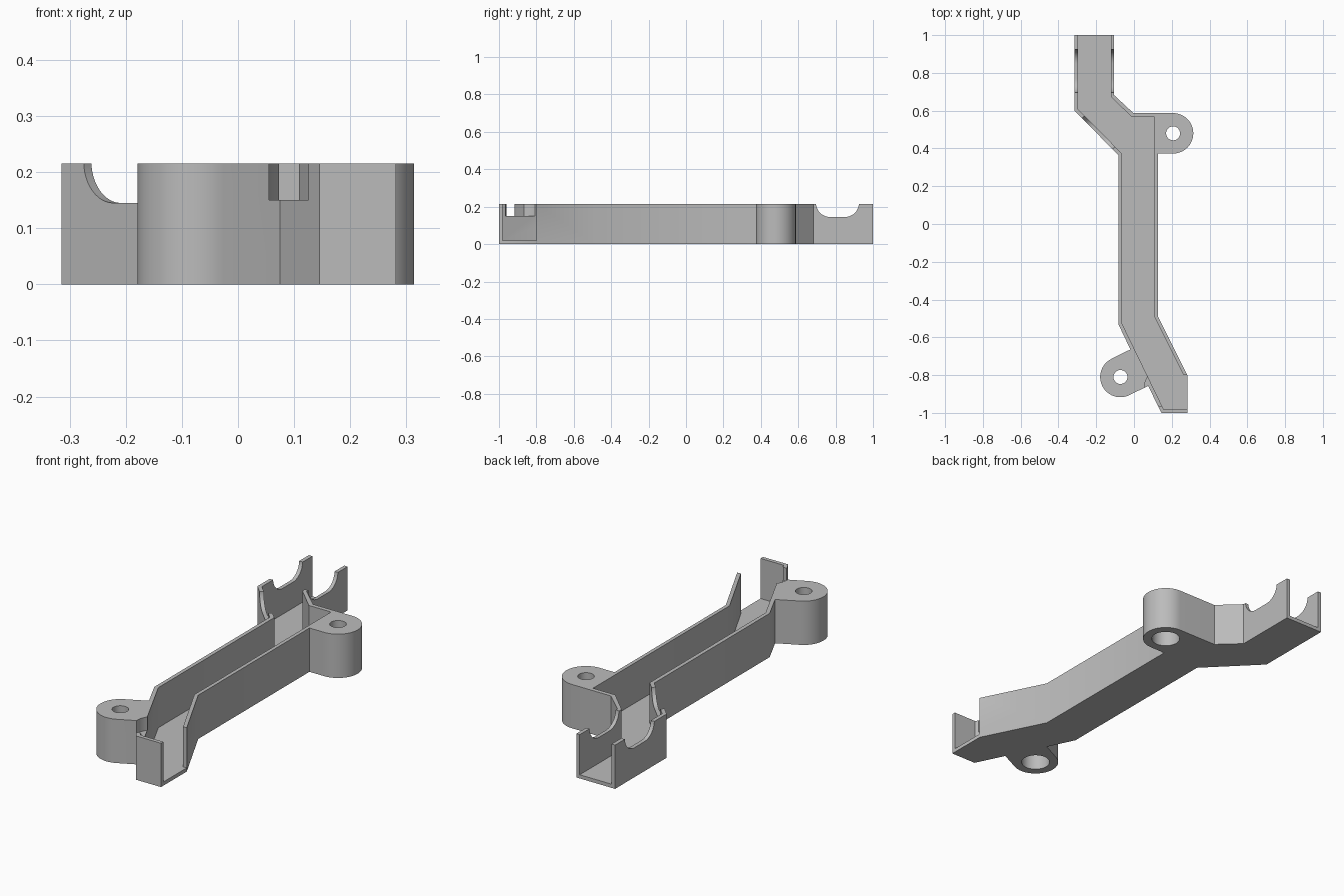
import bpy, bmesh, math
from mathutils import Vector, Matrix

if "Cube" in bpy.data.objects:
    bpy.data.objects.remove(bpy.data.objects["Cube"])

HEIGHT, FLOOR = 0.215, 0.018
FRONT_BOSS, BACK_BOSS, BOSS_R = (-0.072, -0.81), (0.207, 0.48), 0.107


def arc(centre, radius, start, end, steps=32):
    angles = [math.radians(start + (end - start) * i / steps) for i in range(steps + 1)]
    return [(centre[0] + radius * math.cos(a), centre[1] + radius * math.sin(a)) for a in angles]


def prism(name, outline, low, high, matrix=Matrix()):
    """Extrude a closed 2D outline from low to high, then place it."""
    bm = bmesh.new()
    base = bm.faces.new([bm.verts.new((x, y, low)) for x, y in outline])
    top = bmesh.ops.extrude_face_region(bm, geom=[base])["geom"]
    verts = [v for v in top if isinstance(v, bmesh.types.BMVert)]
    bmesh.ops.translate(bm, verts=verts, vec=(0, 0, high - low))
    bmesh.ops.recalc_face_normals(bm, faces=bm.faces)
    bm.transform(matrix)
    mesh = bpy.data.meshes.new(name)
    bm.to_mesh(mesh)
    bm.free()
    obj = bpy.data.objects.new(name, mesh)
    bpy.context.collection.objects.link(obj)
    return obj


def cut(target, cutter):
    cutter.hide_render = True
    mod = target.modifiers.new("cut", "BOOLEAN")
    mod.operation, mod.solver, mod.object = "DIFFERENCE", "EXACT", cutter
    bpy.context.view_layer.objects.active = target
    bpy.ops.object.modifier_apply(modifier=mod.name)
    bpy.data.objects.remove(cutter)


# Channel outline with both mounting bosses
outline = [(-0.315, 1), (-0.315, 0.6), (-0.083, 0.365), (-0.083, -0.53), (-0.019, -0.664)]
outline += arc(FRONT_BOSS, BOSS_R, 116, 296)
outline += [(0.075, -0.857), (0.145, -1), (0.282, -1), (0.282, -0.8), (0.127, -0.49), (0.127, 0.373)]
outline += arc(BACK_BOSS, BOSS_R, -90, 90)
outline += [(-0.003, 0.587), (-0.105, 0.682), (-0.105, 1)]
channel = prism("cable_channel", outline, 0, HEIGHT)

# Hollow interior, open at the back and at the front left side
hollow = [(-0.296, 1.1), (-0.296, 0.608), (-0.064, 0.373), (-0.064, -0.526), (0.157, -0.981),
          (0.4, -0.981), (0.4, -0.8), (0.262, -0.8), (0.109, -0.494), (0.109, 0.566),
          (-0.012, 0.566), (-0.123, 0.675), (-0.123, 1.1)]
cut(channel, prism("hollow_cutter", hollow, FLOOR, 0.4))

# Screw holes, wider from below
for centre in (FRONT_BOSS, BACK_BOSS):
    cut(channel, prism("screw_cutter", arc(centre, 0.037, 0, 348.75, 31), -0.1, 0.4))
    cut(channel, prism("head_cutter", arc(centre, 0.066, 0, 348.75, 31), -0.1, 0.15))

# Round clearance beside the front boss
cut(channel, prism("clearance_cutter", arc((0.155, -0.865), 0.1, 0, 354, 59), 0.15, 0.4))

# Rounded notches in the walls: width runs along the wall, depth across it
notch = [(-0.115, 0.4)] + arc((-0.04, 0.22), 0.075, 180, 270, 12)
notch += arc((0.04, 0.22), 0.075, 270, 360, 12) + [(0.115, 0.4)]
for x, y, along, reach in ((-0.21, 0.81, (0, 1, 0), 0.2), (-0.187, 0.485, (0.7, -0.71, 0), 0.05)):
    u = Vector(along).normalized()
    v = Vector((0, 0, 1))
    matrix = Matrix((u, v, u.cross(v))).transposed().to_4x4()
    matrix.translation = (x, y, 0)
    cut(channel, prism("notch_cutter", notch, -reach, reach, matrix))

# Plain grey plastic
grey = bpy.data.materials.new("light_grey")
grey.use_nodes = True
colour = (0.5, 0.5, 0.5, 1)
grey.diffuse_color = colour
grey.node_tree.nodes["Principled BSDF"].inputs["Base Color"].default_value = colour
channel.data.materials.clear()
channel.data.materials.append(grey)
for face in channel.data.polygons:
    face.material_index = 0

bpy.ops.object.select_all(action="DESELECT")
channel.select_set(True)
bpy.context.view_layer.objects.active = channel
bpy.ops.object.shade_smooth_by_angle(angle=math.radians(30))
